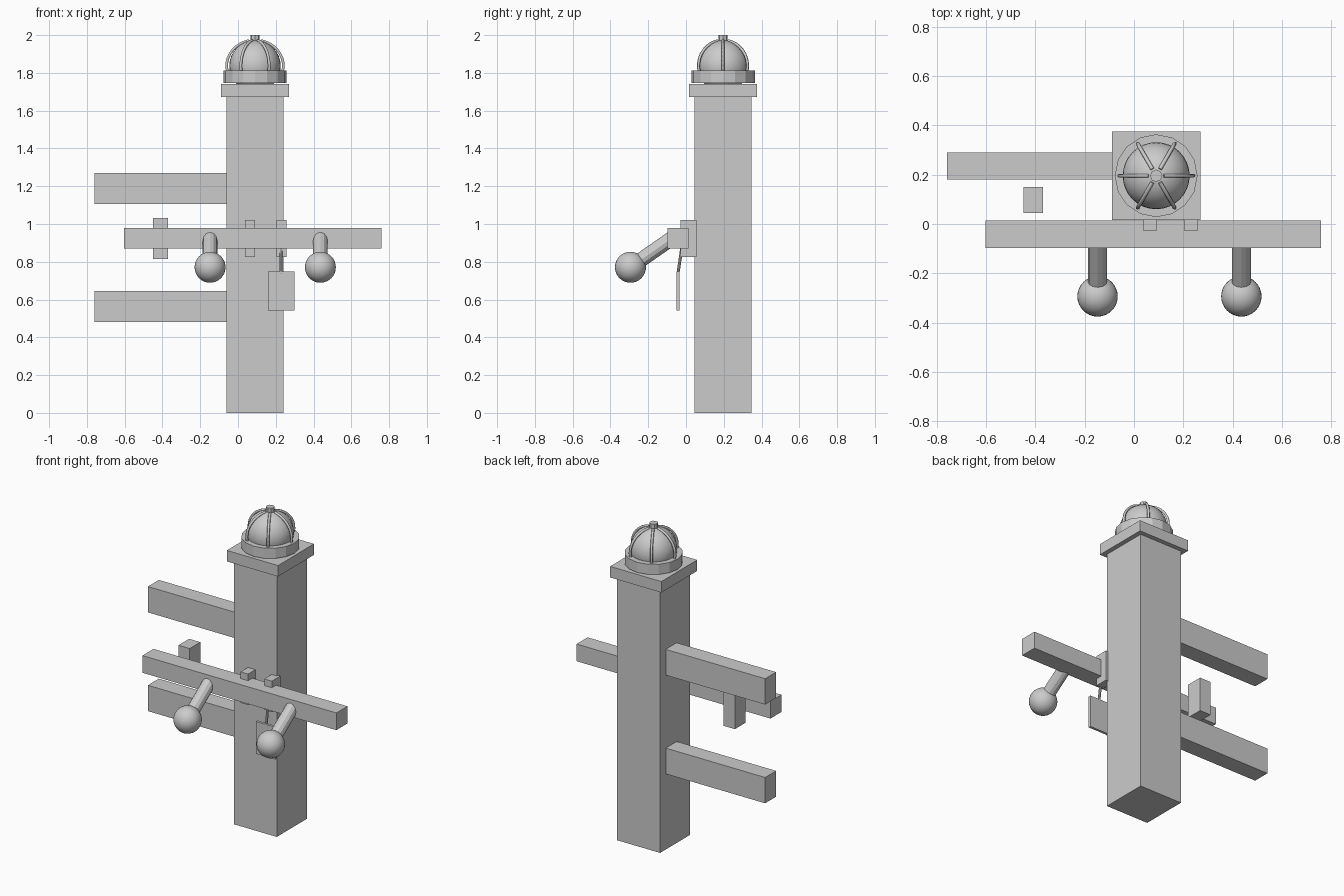
import bpy
from math import sin, cos, pi, radians
from mathutils import Vector

cube = bpy.data.objects.get("Cube")
if cube:
    bpy.data.objects.remove(cube, do_unlink=True)

grey = bpy.data.materials.new("light_grey")
grey.use_nodes = True
grey.diffuse_color = (0.6, 0.6, 0.6, 1)
grey.node_tree.nodes["Principled BSDF"].inputs["Base Color"].default_value = (0.6, 0.6, 0.6, 1)


def finish(name):
    ob = bpy.context.object
    ob.name = name
    ob.data.materials.append(grey)
    return ob


def box(name, x, y, z):
    """Box from its (low, high) range on each axis."""
    bpy.ops.mesh.primitive_cube_add(size=1, location=[sum(r) / 2 for r in (x, y, z)])
    ob = finish(name)
    ob.scale = [r[1] - r[0] for r in (x, y, z)]
    bpy.ops.object.transform_apply(location=False, rotation=False, scale=True)
    return ob


def rod(name, start, end, radius, sides):
    """Cylinder between two points."""
    a, b = Vector(start), Vector(end)
    bpy.ops.mesh.primitive_cylinder_add(vertices=sides, radius=radius, depth=(b - a).length,
                                        location=(a + b) / 2)
    ob = finish(name)
    ob.rotation_euler = (b - a).to_track_quat('Z', 'Y').to_euler()
    return ob


def ball(name, centre, radius):
    bpy.ops.mesh.primitive_uv_sphere_add(segments=32, ring_count=16, radius=radius, location=centre)
    ob = finish(name)
    bpy.ops.object.shade_smooth()
    return ob


def square(c, half):
    return (c - half, c + half)


# Post and square cap
CX, CY = 0.09, 0.196
box("post", square(CX, 0.151), square(CY, 0.151), (0, 1.672))
box("post_cap", square(CX, 0.18), square(CY, 0.18), (1.672, 1.742))

# Domed finial: collar, dome, ribs and top knob
DOME_Z = 1.837
rod("collar", (CX, CY, 1.747), (CX, CY, 1.812), 0.168, 16)
ball("dome", (CX, CY, DOME_Z), 0.136)
rod("top_knob", (CX, CY, 1.95), (CX, CY, 2.0), 0.025, 8)
for i in range(6):
    a = i * pi / 3
    curve = bpy.data.curves.new("dome_rib", 'CURVE')
    curve.dimensions = '3D'
    curve.bevel_depth = 0.008
    curve.bevel_resolution = 1
    curve.use_fill_caps = True
    path = curve.splines.new('POLY')
    path.points.add(9)
    for k, p in enumerate(path.points):
        t = radians(-12 + 10 * k)
        r = 0.15 * cos(t)
        p.co = (CX + r * cos(a), CY + r * sin(a), DOME_Z + 0.137 * sin(t), 1)
    rib = bpy.data.objects.new("dome_rib", curve)
    bpy.context.collection.objects.link(rib)
    bpy.ops.object.select_all(action='DESELECT')
    rib.select_set(True)
    bpy.context.view_layer.objects.active = rib
    bpy.ops.object.convert(target='MESH')
    finish(f"dome_rib_{i + 1}")

# Fence rails
for name, z in (("lower_rail", 0.48), ("upper_rail", 1.107)):
    box(name, (-0.759, -0.06), (0.18, 0.29), (z, z + 0.164))

# Sliding bar with its bracket and guides
box("sliding_bar", (-0.603, 0.759), (-0.097, 0.014), (0.871, 0.98))
box("rail_bracket", (-0.449, -0.37), (0.044, 0.151), (0.815, 1.033))
for side, x in (("right", 0.038), ("left", 0.205)):
    box(f"{side}_guide", (x, x + 0.053), (-0.029, 0.056), (0.826, 1.022))

# Ball handles on slanted stems
for side, x in (("right", -0.148), ("left", 0.436)):
    rod(f"{side}_handle_stem", (x, -0.294, 0.771), (x, -0.062, 0.933), 0.039, 12)
    ball(f"{side}_handle_ball", (x, -0.294, 0.771), 0.082)

# Hanging tag
rod("tag_strap", (0.228, -0.02, 0.89), (0.228, -0.043, 0.735), 0.008, 8)
box("tag", (0.16, 0.298), (-0.05, -0.034), (0.543, 0.748))
